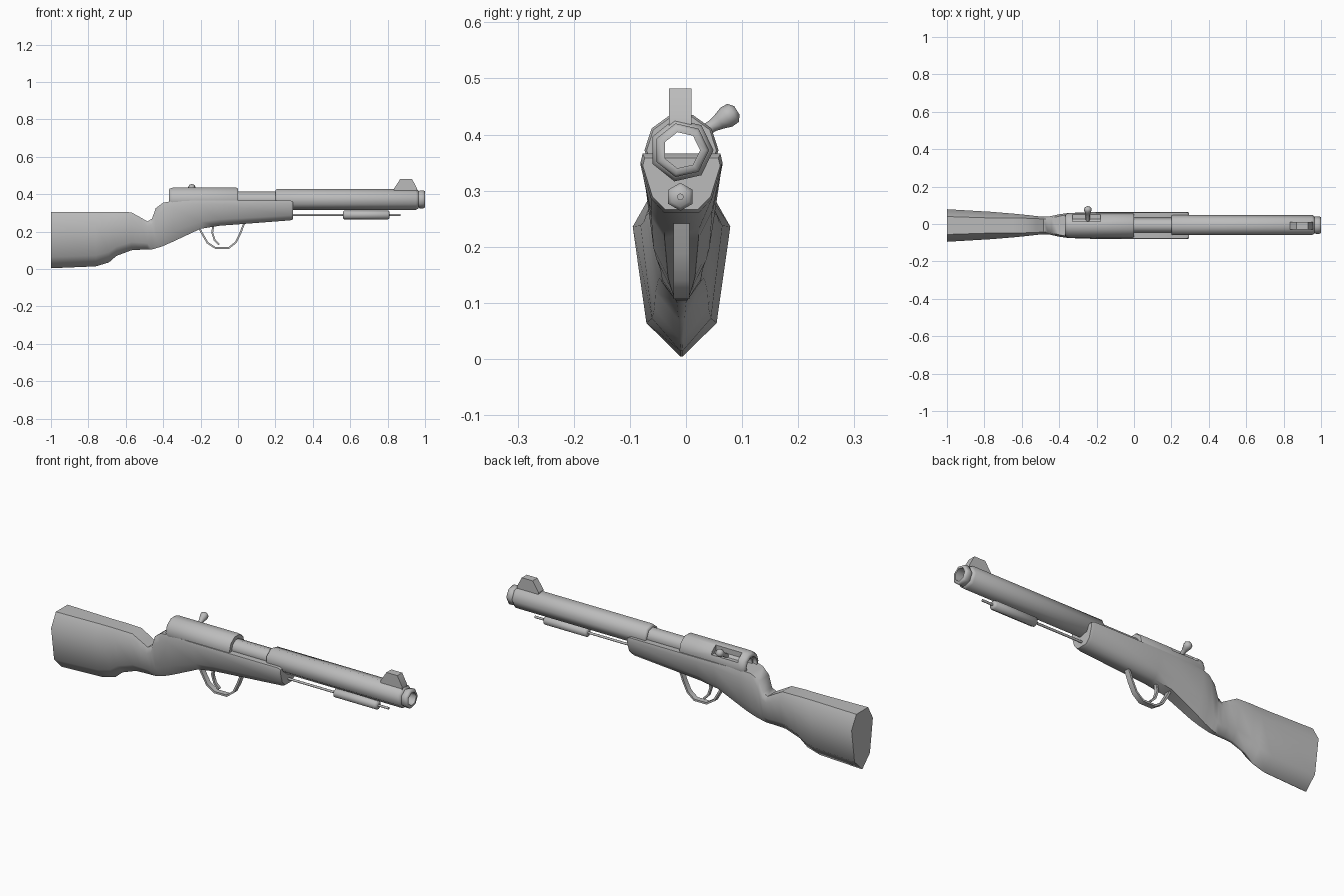
import bpy, bmesh, math
from mathutils import Vector

cube = bpy.data.objects.get("Cube")
if cube:
    bpy.data.objects.remove(cube, do_unlink=True)

AXIS_Y, BORE_Z = -0.008, 0.372

grey = bpy.data.materials.new("plain grey")
grey.use_nodes = True
grey.diffuse_color = (0.5, 0.5, 0.5, 1)
grey.node_tree.nodes["Principled BSDF"].inputs["Base Color"].default_value = (0.5, 0.5, 0.5, 1)


def finish(name, bm, angle=55):
    bmesh.ops.recalc_face_normals(bm, faces=bm.faces[:])
    mesh = bpy.data.meshes.new(name)
    bm.to_mesh(mesh)
    bm.free()
    mesh.materials.append(grey)
    obj = bpy.data.objects.new(name, mesh)
    bpy.context.collection.objects.link(obj)
    bpy.ops.object.select_all(action='DESELECT')
    obj.select_set(True)
    bpy.context.view_layer.objects.active = obj
    bpy.ops.object.shade_smooth_by_angle(angle=math.radians(angle))
    return obj


def loft(name, rings, closed=False, angle=55):
    """Skin a list of equal-length point rings; closed joins last to first."""
    bm = bmesh.new()
    rows = [[bm.verts.new(p) for p in ring] for ring in rings]
    n = len(rows[0])
    pairs = list(zip(rows, rows[1:]))
    if closed:
        pairs.append((rows[-1], rows[0]))
    for a, b in pairs:
        for i in range(n):
            j = (i + 1) % n
            bm.faces.new((a[i], a[j], b[j], b[i]))
    if not closed:
        bm.faces.new(rows[0])
        bm.faces.new(rows[-1])
    return finish(name, bm, angle)


def lathe(name, profile, sides, origin, direction=(1, 0, 0), closed=False, turn=0.0):
    """Revolve (distance, radius) pairs around a direction."""
    rot = Vector(direction).to_track_quat('X', 'Z')
    rings = []
    for d, r in profile:
        angles = [turn + math.tau * i / sides for i in range(sides)]
        rings.append([Vector(origin) + rot @ Vector((d, r * math.cos(a), r * math.sin(a)))
                      for a in angles])
    return loft(name, rings, closed, angle=62)


def strap(name, path, half_y, half_t):
    """Sweep a flat rectangular bar along an x-z path."""
    pts = [Vector((x, 0, z)) for x, z in path]
    rings = []
    for i, p in enumerate(pts):
        t = (pts[min(i + 1, len(pts) - 1)] - pts[max(i - 1, 0)]).normalized()
        side = Vector((-t.z, 0, t.x)) * half_t
        y = Vector((0, half_y, 0))
        base = p + Vector((0, AXIS_Y, 0))
        rings.append([base + side + y, base + side - y, base - side - y, base - side + y])
    return loft(name, rings)


# Stock: stations of x, top, bottom, half width, blend from butt to fore-end section
BUTT = [(0.0, 0), (0.72, 0.2), (1, 0.77), (0.55, 1)]
FORE = [(0.42, 0), (0.75, 0.25), (1, 0.85), (0.95, 1)]
stations = [
    (-1.0, 0.305, 0.004, 0.087, 0), (-0.76, 0.305, 0.014, 0.073, 0),
    (-0.69, 0.305, 0.035, 0.067, 0.1), (-0.65, 0.305, 0.07, 0.064, 0.2),
    (-0.57, 0.303, 0.1, 0.056, 0.35), (-0.52, 0.275, 0.103, 0.05, 0.45),
    (-0.485, 0.255, 0.104, 0.047, 0.5), (-0.46, 0.268, 0.105, 0.047, 0.55),
    (-0.44, 0.325, 0.11, 0.051, 0.6), (-0.4, 0.355, 0.123, 0.06, 0.7),
    (-0.35, 0.363, 0.145, 0.067, 0.85), (-0.2, 0.366, 0.215, 0.072, 1),
    (-0.1, 0.366, 0.231, 0.073, 1), (0.28, 0.366, 0.26, 0.073, 1),
    (0.295, 0.358, 0.266, 0.069, 1)]
rings = []
for x, top, bottom, w, f in stations:
    half = [((a + (c - a) * f) * w, bottom + (b + (d - b) * f) * (top - bottom))
            for (a, b), (c, d) in zip(BUTT, FORE)]
    # A narrow keel keeps the lowest edge nearly pointed at the butt
    half[0] = (max(half[0][0], 0.002), half[0][1])
    rings.append([(x, AXIS_Y + y, z) for y, z in half]
                 + [(x, AXIS_Y - y, z) for y, z in reversed(half)])
loft("stock", rings)

# Barrel: one hollow turned piece with thick sleeve and muzzle lip
lathe("barrel", [(-0.35, 0.042), (0.2, 0.042), (0.2, 0.051), (0.208, 0.057),
                 (0.952, 0.057), (0.964, 0.05), (0.966, 0.045), (0.972, 0.049),
                 (0.992, 0.049), (1.0, 0.044), (1.0, 0.033), (-0.35, 0.033)],
      7, (0, AXIS_Y, BORE_Z), closed=True)

# Receiver shell with a slot cut for the bolt handle
receiver = lathe("receiver", [(-0.37, 0.052), (-0.365, 0.06), (-0.35, 0.066),
                              (-0.008, 0.066), (0, 0.062), (0, 0.043), (-0.37, 0.043)],
                 10, (0, AXIS_Y, BORE_Z), closed=True)
bpy.ops.mesh.primitive_cube_add(size=1, location=(-0.255, 0.032, 0.425))
cutter = bpy.context.object
cutter.name = "slot_cutter"
cutter.scale = (0.15, 0.036, 0.06)
cutter.hide_render = True
cutter.hide_set(True)
cut = receiver.modifiers.new("slot", 'BOOLEAN')
cut.operation = 'DIFFERENCE'
cut.solver = 'EXACT'
cut.object = cutter
bpy.context.view_layer.update()
bpy.context.view_layer.objects.active = receiver
receiver.select_set(True)
bpy.ops.object.modifier_apply(modifier=cut.name)
bpy.data.objects.remove(cutter, do_unlink=True)

# Bolt handle with a rounded knob
lathe("bolt_handle", [(0, 0.011), (0.035, 0.011), (0.05, 0.015), (0.064, 0.02),
                      (0.078, 0.019), (0.086, 0.009)],
      8, (-0.247, 0.018, 0.397), (0, 0.073, 0.046))

# Front sight: tapered block
sight = [(0.835, 0.41), (0.835, 0.432), (0.868, 0.482), (0.93, 0.482), (0.958, 0.43), (0.958, 0.41)]
loft("front_sight", [[(x, AXIS_Y - 0.002 + y, z) for x, z in sight] for y in (-0.02, 0.02)], angle=30)

# Rod and its hand grip below the barrel
lathe("rod", [(0.25, 0.006), (0.868, 0.006)], 8, (0, -0.01, 0.289))
lathe("rod_grip", [(0.562, 0.018), (0.57, 0.025), (0.8, 0.025), (0.81, 0.018)],
      6, (0, -0.01, 0.289), turn=math.pi / 6)

# Trigger guard and trigger
strap("trigger_guard", [(-0.212, 0.23), (-0.195, 0.195), (-0.163, 0.14), (-0.12, 0.112),
                        (-0.05, 0.112), (-0.012, 0.142), (0.012, 0.19), (0.035, 0.25)],
      0.014, 0.005)
strap("trigger", [(-0.13, 0.24), (-0.138, 0.195), (-0.125, 0.155), (-0.1, 0.13)], 0.008, 0.005)
